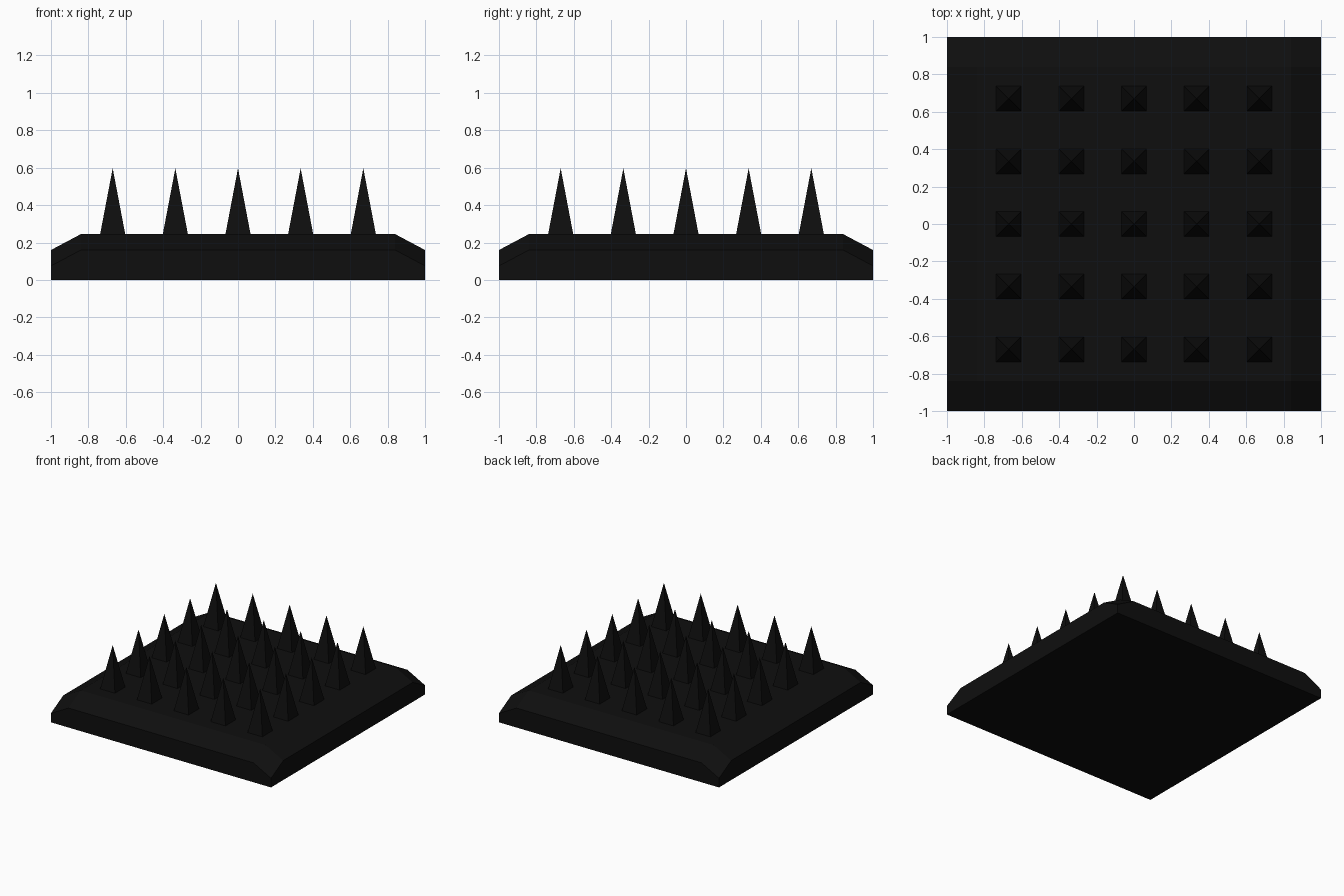
import bpy, bmesh
from math import pi, sqrt
from mathutils import Matrix

if "Cube" in bpy.data.objects:
    bpy.data.objects.remove(bpy.data.objects["Cube"])

HALF, RIM, TOP, DROP = 1.0, 0.84, 0.245, 0.085
TIP, SPIKE_HALF, PITCH = 0.597, 0.067, 0.335

# Near-black metal
black = bpy.data.materials.new("matte_black")
black.use_nodes = True
colour = (0.0045, 0.0045, 0.0045, 1)
black.diffuse_color = colour
black.node_tree.nodes["Principled BSDF"].inputs["Base Color"].default_value = colour


def finish_mesh(bm, name):
    mesh = bpy.data.meshes.new(name)
    bm.to_mesh(mesh)
    bm.free()
    mesh.materials.append(black)
    return mesh


def place(mesh, name, location=(0, 0, 0)):
    obj = bpy.data.objects.new(name, mesh)
    obj.location = location
    bpy.context.collection.objects.link(obj)


# Base slab: flat top, sloped rim, corners dropping twice as far
bm = bmesh.new()
bmesh.ops.create_grid(bm, x_segments=3, y_segments=3, size=HALF)
for v in bm.verts:
    outer = [abs(c) > 0.9 for c in v.co.xy]
    for i in range(2):
        sign = 1 if v.co[i] > 0 else -1
        v.co[i] = sign * (HALF if outer[i] else RIM)
    v.co.z = TOP - DROP * sum(outer)
extruded = bmesh.ops.extrude_face_region(bm, geom=bm.faces[:], use_keep_orig=True)
for v in extruded["geom"]:
    if isinstance(v, bmesh.types.BMVert):
        v.co.z = 0
bmesh.ops.recalc_face_normals(bm, faces=bm.faces[:])
bmesh.ops.dissolve_limit(bm, angle_limit=0.01, verts=bm.verts[:], edges=bm.edges[:])
place(finish_mesh(bm, "base_slab"), "base_slab")

# Square pyramid spike, shared by the whole grid
bm = bmesh.new()
height = TIP - TOP
bmesh.ops.create_cone(bm, cap_ends=False, segments=4, radius1=SPIKE_HALF * sqrt(2),
                      radius2=0, depth=height,
                      matrix=Matrix.Translation((0, 0, height / 2)) @ Matrix.Rotation(pi / 4, 4, "Z"))
bmesh.ops.remove_doubles(bm, verts=bm.verts[:], dist=0.0001)
bmesh.ops.recalc_face_normals(bm, faces=bm.faces[:])
# An open pyramid must face outwards
if any(f.normal.z < 0 for f in bm.faces):
    bmesh.ops.reverse_faces(bm, faces=bm.faces[:])
# Square the base to the slab if the first corner lies on an axis
if any(abs(v.co.x) < 0.001 and v.co.z < 0.01 for v in bm.verts):
    bmesh.ops.rotate(bm, verts=bm.verts[:], matrix=Matrix.Rotation(pi / 4, 3, "Z"))
spike = finish_mesh(bm, "spike")

for row in range(-2, 3):
    for col in range(-2, 3):
        place(spike, f"spike_{row + 3}_{col + 3}", (col * PITCH, row * PITCH, TOP))
